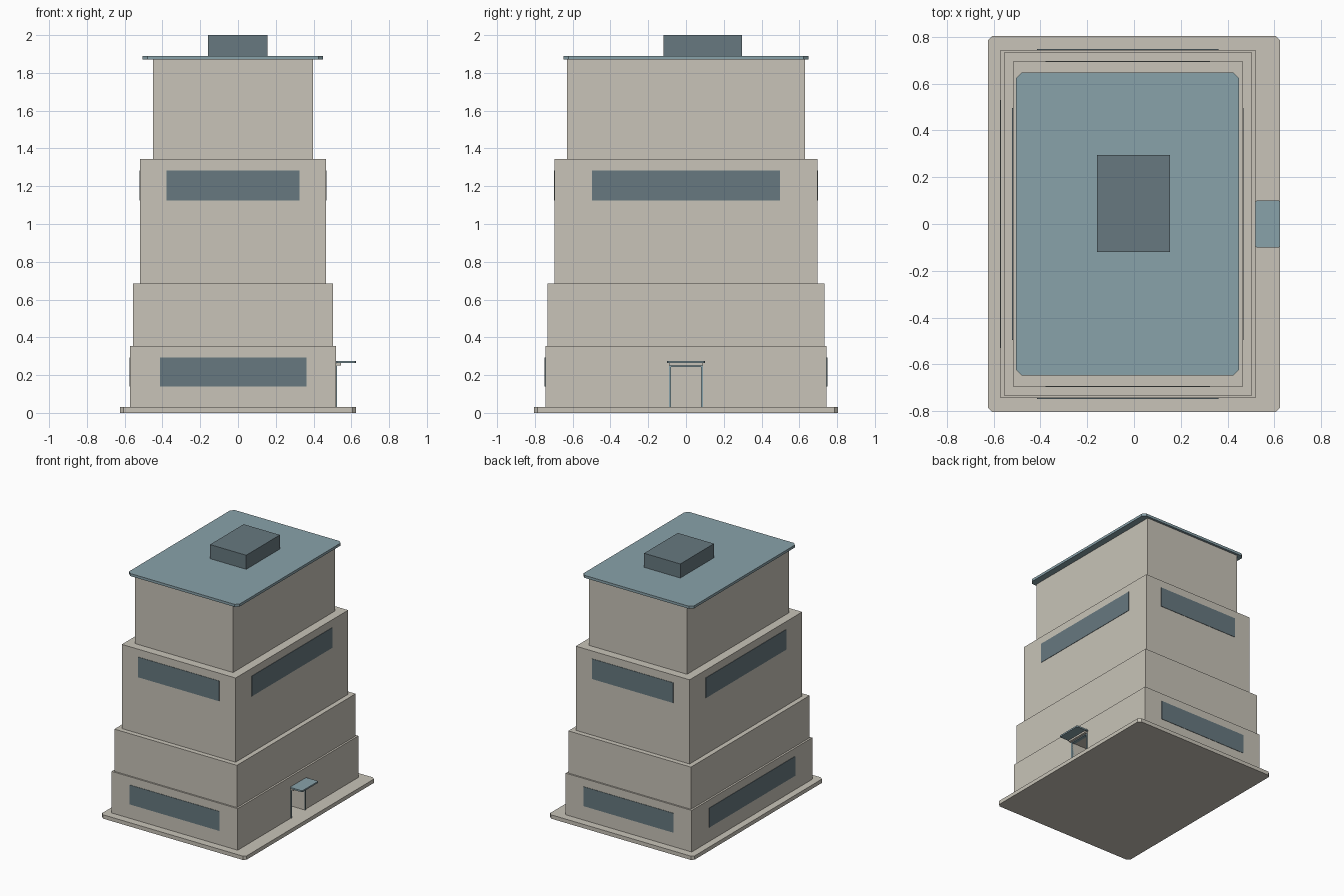
import bpy, bmesh

if "Cube" in bpy.data.objects:
    bpy.data.objects.remove(bpy.data.objects["Cube"], do_unlink=True)


def material(name, rgb):
    m = bpy.data.materials.new(name)
    m.use_nodes = True
    m.diffuse_color = (*rgb, 1)
    m.node_tree.nodes["Principled BSDF"].inputs["Base Color"].default_value = (*rgb, 1)
    return m


stone = material("beige_stone", (0.58, 0.55, 0.48))
blue = material("blue_roofing", (0.25, 0.36, 0.40))
slate = material("dark_glass", (0.135, 0.19, 0.215))


def block(name, mat, x, y, z, cut=0.0):
    """Box from ranges, with optional cut vertical corners."""
    bm = bmesh.new()
    bmesh.ops.create_cube(bm, size=1)
    for v in bm.verts:
        v.co = [r[0] if c < 0 else r[1] for c, r in zip(v.co, (x, y, z))]
    if cut:
        upright = [e for e in bm.edges
                   if abs(e.verts[0].co.z - e.verts[1].co.z) > 1e-4]
        bmesh.ops.bevel(bm, geom=upright, offset=cut, segments=1, affect='EDGES')
    mesh = bpy.data.meshes.new(name)
    bm.to_mesh(mesh)
    bm.free()
    mesh.materials.append(mat)
    ob = bpy.data.objects.new(name, mesh)
    bpy.context.collection.objects.link(ob)
    return ob


MID = -0.026  # tower axis, offset from the base plate


def tier(name, hx, hy, z0, z1):
    return block(name, stone, (MID - hx, MID + hx), (-hy, hy), (z0, z1))


# Base plate and stacked tiers
block("base_plate", stone, (-0.625, 0.625), (-0.805, 0.805), (0, 0.03), 0.02)
ground_floor = tier("ground_floor", 0.545, 0.745, 0.03, 0.355)
tier("second_tier", 0.53, 0.733, 0.355, 0.685)
tier("third_tier", 0.492, 0.695, 0.685, 1.343)
tier("top_tier", 0.424, 0.63, 1.343, 1.87)

# Roof slab and rooftop housing
block("roof_slab", blue, (-0.505, 0.45), (-0.648, 0.648), (1.87, 1.89), 0.025)
block("roof_housing", slate, (-0.158, 0.155), (-0.12, 0.296), (1.89, 2.0))


# Window bands, as thin plates on the walls
def windows(level, hx, hy, wx, wy, z, sides):
    t = 0.003
    for side, s in (("front", -1), ("back", 1)):
        block(f"{level}_{side}_window", slate, (MID - wx, MID + wx),
              sorted((s * (hy - t), s * (hy + t))), z)
    for side, s in sides:
        block(f"{level}_{side}_window", slate,
              sorted((MID + s * (hx - t), MID + s * (hx + t))), (-wy, wy), z)


windows("lower", 0.545, 0.745, 0.388, 0.53, (0.14, 0.292), [("left", -1)][:1])
windows("upper", 0.492, 0.695, 0.352, 0.497, (1.125, 1.283),
        [("left", -1), ("right", 1)])

# Recessed entrance
wall = MID + 0.545
cutter = block("doorway_cutter", stone, (wall - 0.13, wall + 0.1),
               (-0.08, 0.08), (0.02, 0.245))
cutter.hide_render = True
cutter.hide_viewport = True
cutter.display_type = 'WIRE'
mod = ground_floor.modifiers.new("doorway", 'BOOLEAN')
mod.operation = 'DIFFERENCE'
mod.solver = 'EXACT'
mod.object = cutter
bpy.context.view_layer.objects.active = ground_floor
ground_floor.select_set(True)
bpy.ops.object.modifier_apply(modifier="doorway")
bpy.data.objects.remove(cutter, do_unlink=True)

# Door frame, lintel and canopy
for side, s in (("front", -1), ("back", 1)):
    block(f"door_post_{side}", blue, (wall - 0.02, wall + 0.006),
          sorted((s * 0.08, s * 0.09)), (0.03, 0.25))
block("door_head", blue, (wall - 0.02, wall + 0.006), (-0.09, 0.09), (0.243, 0.25))
block("canopy_lintel", stone, (wall - 0.01, wall + 0.025), (-0.09, 0.09), (0.25, 0.264))
block("door_canopy", blue, (wall, 0.625), (-0.1, 0.1), (0.264, 0.276), 0.006)
